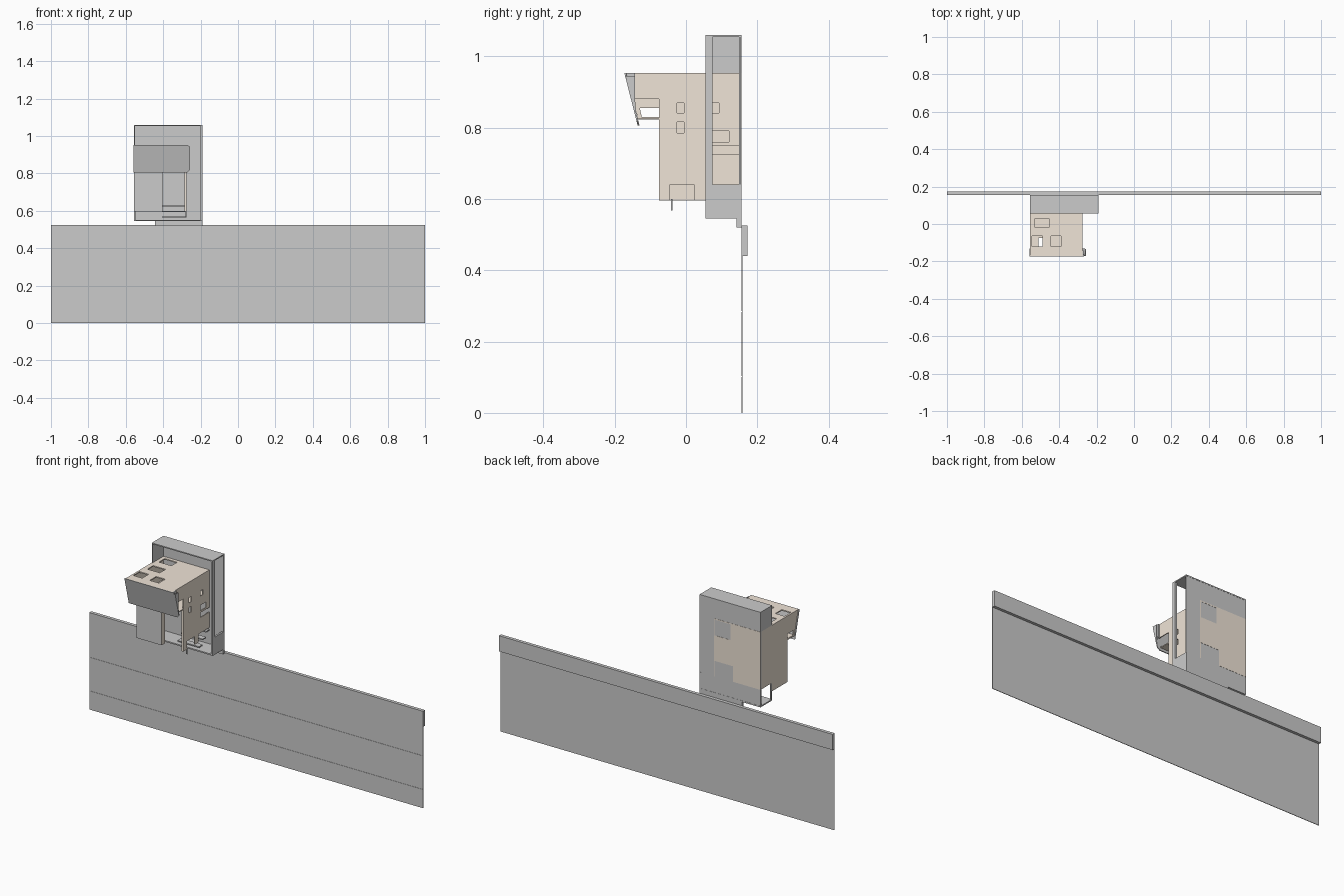
import bpy, bmesh
from mathutils import Vector

if "Cube" in bpy.data.objects:
    bpy.data.objects.remove(bpy.data.objects["Cube"])

tan = bpy.data.materials.new("tan_plaster")
tan.diffuse_color = (0.87, 0.78, 0.68, 1)
tan.use_nodes = True
tan.node_tree.nodes["Principled BSDF"].inputs["Base Color"].default_value = tan.diffuse_color

X0, X1, XR = -0.555, -0.275, -0.19      # house left, house right, frame right
YF, YB, YM = -0.075, 0.155, 0.055       # house front, back, frame front
TOP = 0.953                             # house roof height


def finish(name, bm, mat):
    bmesh.ops.recalc_face_normals(bm, faces=bm.faces)
    me = bpy.data.meshes.new(name)
    bm.to_mesh(me)
    bm.free()
    ob = bpy.data.objects.new(name, me)
    bpy.context.collection.objects.link(ob)
    if mat:
        me.materials.append(mat)
    return ob


def prism(name, axis, pts, a, b, mat=None):
    """Polygon in the plane across an axis, extruded from a to b."""
    bm = bmesh.new()

    def co(p, d):
        v = list(p)
        v.insert(axis, d)
        return v
    f = bm.faces.new([bm.verts.new(co(p, a)) for p in pts])
    new = bmesh.ops.extrude_face_region(bm, geom=[f])["geom"]
    for v in new:
        if isinstance(v, bmesh.types.BMVert):
            v.co[axis] = b
    return finish(name, bm, mat)


def box(name, x, y, z, mat=None):
    return prism(name, 2, [(x[0], y[0]), (x[1], y[0]), (x[1], y[1]), (x[0], y[1])], z[0], z[1], mat)


def plate(name, axis, c, t, solids, holes=(), mat=None, warp=None):
    """Flat plate made of rectangles (a0, b0, a1, b1) with rectangular holes."""
    rects = list(solids) + list(holes)
    A = sorted({r[i] for r in rects for i in (0, 2)})
    B = sorted({r[i] for r in rects for i in (1, 3)})
    bm, verts = bmesh.new(), {}

    def vert(a, b):
        if (a, b) not in verts:
            p = [a, b]
            p.insert(axis, c)
            verts[a, b] = bm.verts.new(p)
        return verts[a, b]

    def inside(a, b, group):
        return any(r[0] < a < r[2] and r[1] < b < r[3] for r in group)
    for a0, a1 in zip(A, A[1:]):
        for b0, b1 in zip(B, B[1:]):
            m = ((a0 + a1) / 2, (b0 + b1) / 2)
            if inside(*m, solids) and not inside(*m, holes):
                bm.faces.new([vert(a0, b0), vert(a1, b0), vert(a1, b1), vert(a0, b1)])
    geom = bmesh.ops.extrude_face_region(bm, geom=bm.faces[:])["geom"]
    for v in geom:
        if isinstance(v, bmesh.types.BMVert):
            v.co[axis] += t
    if warp:
        for v in bm.verts:
            warp(v.co)
    return finish(name, bm, mat)


def lean(co):
    """Tilt everything in front of the house wall to follow the canopy slope."""
    if co.y < YF:
        edge = -0.168 + (TOP - co.z) * 0.26
        co.y = YF + (co.y - YF) * (edge - YF) / (-0.168 - YF)


# long thin wall in three bands, with thick coping along the top
for i, (z0, z1) in enumerate([(0, 0.101), (0.103, 0.283), (0.285, 0.45)]):
    box(f"wall_band_{i}", (-1, 1), (0.155, 0.1575), (z0, z1))
box("wall_backing", (-1, 1), (0.1565, 0.158), (0, 0.45))
box("wall_coping", (-1, 1), (0.155, 0.173), (0.44, 0.525))

# grey frame: roof, back, left upper cheek, right post and base cheek
box("frame_roof", (X0, XR), (YM, YB), (1.054, 1.06))
box("frame_back", (X0, XR), (0.148, 0.154), (0.545, 1.055))
box("frame_left_cheek", (X0, X0 + 0.005), (YM, YB), (TOP, 1.055))
box("frame_right_post", (XR - 0.01, XR), (YM, 0.074), (0.545, 1.055))
box("frame_right_base", (XR - 0.01, XR), (YM, YB), (0.545, 0.64))
box("frame_floor", (X0, XR), (YM, YB), (0.545, 0.552))
box("frame_foot", (-0.445, XR), (0.142, YB), (0.52, 0.546))
box("frame_left_post", (X0, X0 + 0.006), (YM, YM + 0.012), (0.55, 0.64))

# tan house shell
plate("house_back", 1, 0.151, 0.004, [(X0, 0.64, X1, TOP)],
      [(-0.375, 0.862, X1, TOP), (-0.39, 0.64, X1, 0.724)], tan)
plate("house_right_wall", 0, X1, -0.005,
      [(YF, 0.595, YM, TOP), (YM, 0.64, YB, TOP), (-0.168, 0.88, YF, TOP)],
      [(-0.025, 0.84, -0.005, 0.868), (-0.025, 0.785, -0.005, 0.815),
       (0.073, 0.84, 0.093, 0.868), (0.073, 0.76, 0.12, 0.79),
       (0.073, 0.724, 0.15, 0.75), (-0.045, 0.595, 0.022, 0.64)], tan, lean)
plate("house_left_wall", 0, X0, 0.005,
      [(YF, 0.595, YM, TOP), (YM, 0.64, YB, TOP), (-0.168, 0.822, YF, TOP)],
      [(-0.15, 0.83, YF, 0.855)], tan, lean)
plate("house_roof", 2, TOP, -0.006, [(X0, -0.17, X1, YB)],
      [(-0.53, -0.02, -0.455, 0.03), (-0.53, 0.08, -0.455, 0.13),
       (-0.545, -0.12, -0.49, -0.065), (-0.445, -0.12, -0.39, -0.065)], tan)
plate("house_upper_floor", 2, 0.822, 0.005, [(X0, -0.138, X1, 0.15)],
      [(-0.51, -0.12, -0.488, YF)], tan)

# front wall beside the tall entrance, and corner column
box("front_wall", (X0, -0.405), (YF - 0.001, YF + 0.004), (0.595, 0.825))
box("entrance_inner_wall", (-0.41, -0.405), (YF, -0.045), (0.595, 0.825), tan)
box("corner_column", (X1 - 0.01, X1), (YF, -0.065), (0.595, 0.825), tan)
box("column_foot", (X1 - 0.008, X1), (-0.042, -0.038), (0.568, 0.6))

# steps inside the entrance
for i, z in enumerate((0.57, 0.6, 0.63)):
    box(f"step_{i}", (-0.405, X1), (0.06 + 0.03 * i, 0.09 + 0.03 * i), (z - 0.006, z))

# leaning front canopy with clipped right corners, plus its side return
canopy = prism("front_canopy", 1,
               [(-0.56, 0.805), (-0.27, 0.805), (-0.257, 0.818), (-0.257, 0.938),
                (-0.268, TOP), (-0.56, TOP)], 0, 0.005)
for v in canopy.data.vertices:
    v.co.y += -0.173 + (TOP - v.co.z) * 0.255
prism("canopy_return", 0, [(-0.17, 0.945), (-0.143, 0.945), (-0.143, 0.88), (-0.138, 0.825)],
      -0.262, -0.257)
prism("canopy_bracket", 0, [(-0.168, TOP), (-0.143, TOP), (-0.143, 0.88), (-0.15, 0.88)],
      X1, -0.27)
